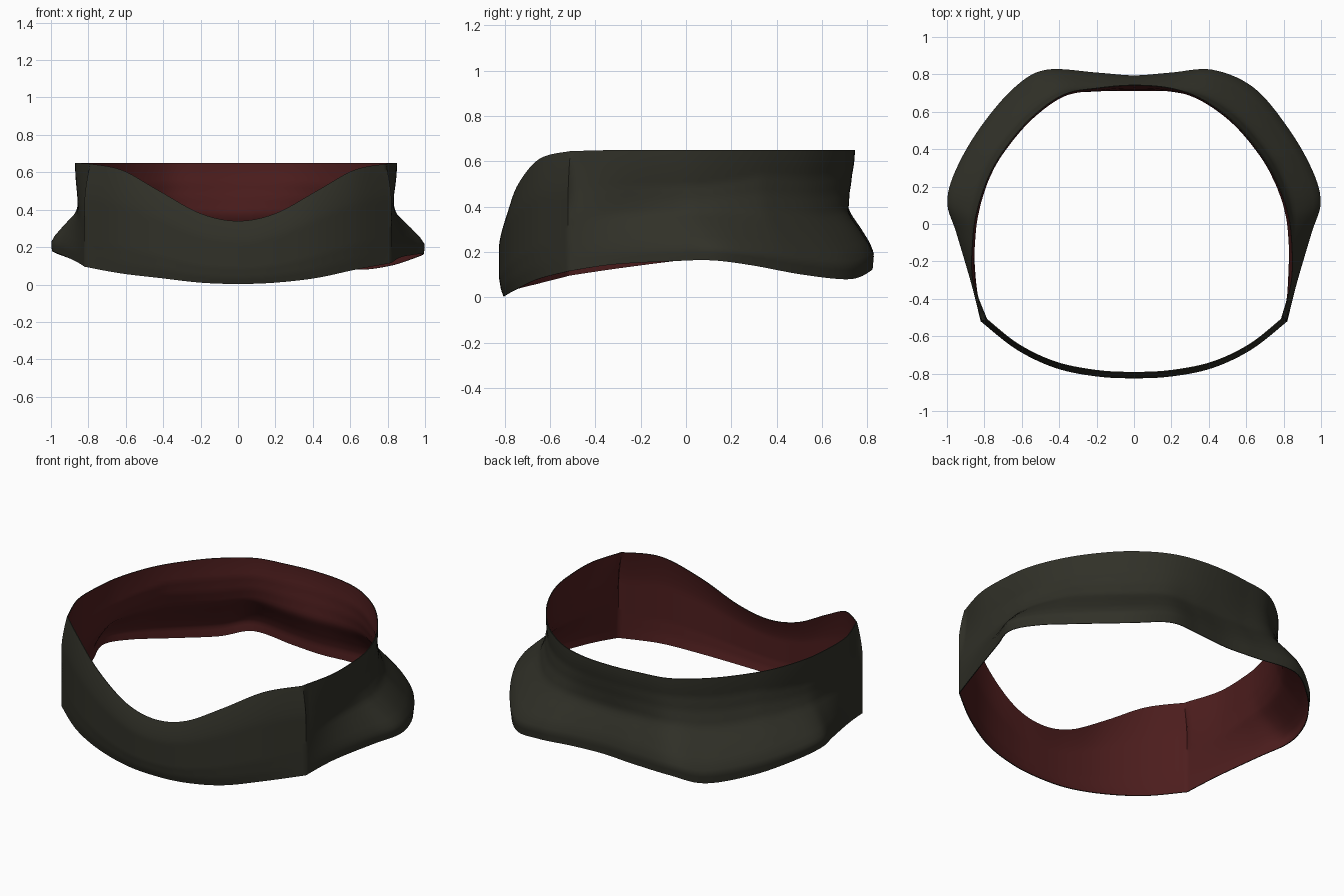
import bpy
import math

if "Cube" in bpy.data.objects:
    bpy.data.objects.remove(bpy.data.objects["Cube"])

# half outline, front centre -> side -> back centre:
# flare x,y | waist x,y | rim x,y | bottom z, top z
HALF = [
    (0, -.805, 0, -.825, 0, -.795, .003, .34),
    (.20, -.795, .20, -.815, .20, -.785, .01, .38),
    (.42, -.75, .42, -.77, .42, -.74, .035, .50),
    (.63, -.655, .63, -.67, .62, -.645, .08, .612),
    (.82, -.52, .82, -.52, .79, -.51, .115, .645),
    (.87, -.32, .815, -.30, .845, -.30, .145, .65),
    (.95, -.05, .808, -.08, .845, -.08, .16, .65),
    (1.0, .12, .79, .07, .82, .08, .163, .65),
    (.948, .30, .73, .23, .755, .245, .14, .65),
    (.82, .52, .635, .375, .66, .40, .10, .65),
    (.64, .73, .495, .525, .525, .555, .08, .65),
    (.42, .825, .33, .635, .355, .675, .12, .65),
    (.20, .81, .17, .668, .19, .73, .13, .65),
    (0, .795, 0, .672, 0, .745, .13, .65),
]
CREASE = 4
# how strongly the flare shows at each relative height
FLARE = [(0, .97), (.1, 1), (.18, .88), (.28, .65), (.43, .27), (.55, .1), (.68, 0)]
FRONT_FLARE = [(0, 1), (.1, .4), (.25, 0)]


def mirror(i, r):
    lift = .015 if 7 <= i <= 11 else -.02 if 3 <= i <= 5 else 0
    wide = .05 if i == 11 else 0
    out = .028 if 5 <= i <= 11 else 0
    up = .02 if 8 <= i <= 11 else 0
    return (-r[0] - wide, r[1], -r[2] - out, r[3] + up,
            -r[4] - out * .7, r[5] + up, r[6] + lift, r[7])


def spline(pts, n):
    """Catmull-Rom through pts, without the last point."""
    ext = [pts[0]] + pts + [pts[-1]]
    out = []
    for a, b, c, d in zip(ext, ext[1:], ext[2:], ext[3:]):
        for k in range(n):
            t = k / n
            out.append(tuple(
                q + .5 * t * (r - p + t * (2*p - 5*q + 4*r - s + t * (3*(q - r) + s - p)))
                for p, q, r, s in zip(a, b, c, d)))
    return out


def weight(table, t):
    for (t0, w0), (t1, w1) in zip(table, table[1:]):
        if t <= t1:
            return w0 + (w1 - w0) * (t - t0) / (t1 - t0)
    return 0


def material(name, rgb):
    m = bpy.data.materials.new(name)
    m.diffuse_color = (*rgb, 1)
    m.use_nodes = True
    m.node_tree.nodes["Principled BSDF"].inputs["Base Color"].default_value = m.diffuse_color
    return m


# closed outline: front panel and back panel meet at the two side creases
left = [mirror(i, r) for i, r in enumerate(HALF)]
back = HALF[CREASE:] + left[CREASE:-1][::-1]
front = left[1:CREASE + 1][::-1] + HALF[:CREASE + 1]
ring = spline(back, 7) + spline(front, 7)

# band surface, row by row upward
ROWS = 28
verts, faces = [], []
for fx, fy, wx, wy, rx, ry, zb, zt in ring:
    is_front = wy < -.515
    # the flare starts higher towards the back
    stretch = 1 - .14 * min(1, max(0, (fy - .12) / .3))
    for j in range(ROWS + 1):
        t = j / ROWS
        if is_front:
            f = weight(FRONT_FLARE, t)
            u = max(0, (t - .65) / .35) ** 1.5
        else:
            f = weight(FLARE, t * stretch)
            u = math.sin(max(0, (t - .45) / .55) * math.pi / 2)
        x = wx + (fx - wx) * f + (rx - wx) * u
        y = wy + (fy - wy) * f + (ry - wy) * u
        verts.append((x, y, zb + (zt - zb) * t))
N, S = len(ring), ROWS + 1
for i in range(N):
    k = (i + 1) % N
    for j in range(ROWS):
        faces.append((i*S + j, k*S + j, k*S + j + 1, i*S + j + 1))

mesh = bpy.data.meshes.new("collar_band")
mesh.from_pydata(verts, [], faces)
mesh.materials.append(material("dark olive", (.030, .030, .021)))
mesh.materials.append(material("dark red lining", (.074, .0125, .0125)))
band = bpy.data.objects.new("collar_band", mesh)
bpy.context.collection.objects.link(band)

# thin cloth with a red lining on the inside
bpy.context.view_layer.objects.active = band
band.select_set(True)
sol = band.modifiers.new("lining", 'SOLIDIFY')
sol.thickness = .005
sol.offset = -1
sol.material_offset = 1
bpy.ops.object.modifier_apply(modifier="lining")
bpy.ops.object.shade_smooth_by_angle(angle=.8)
